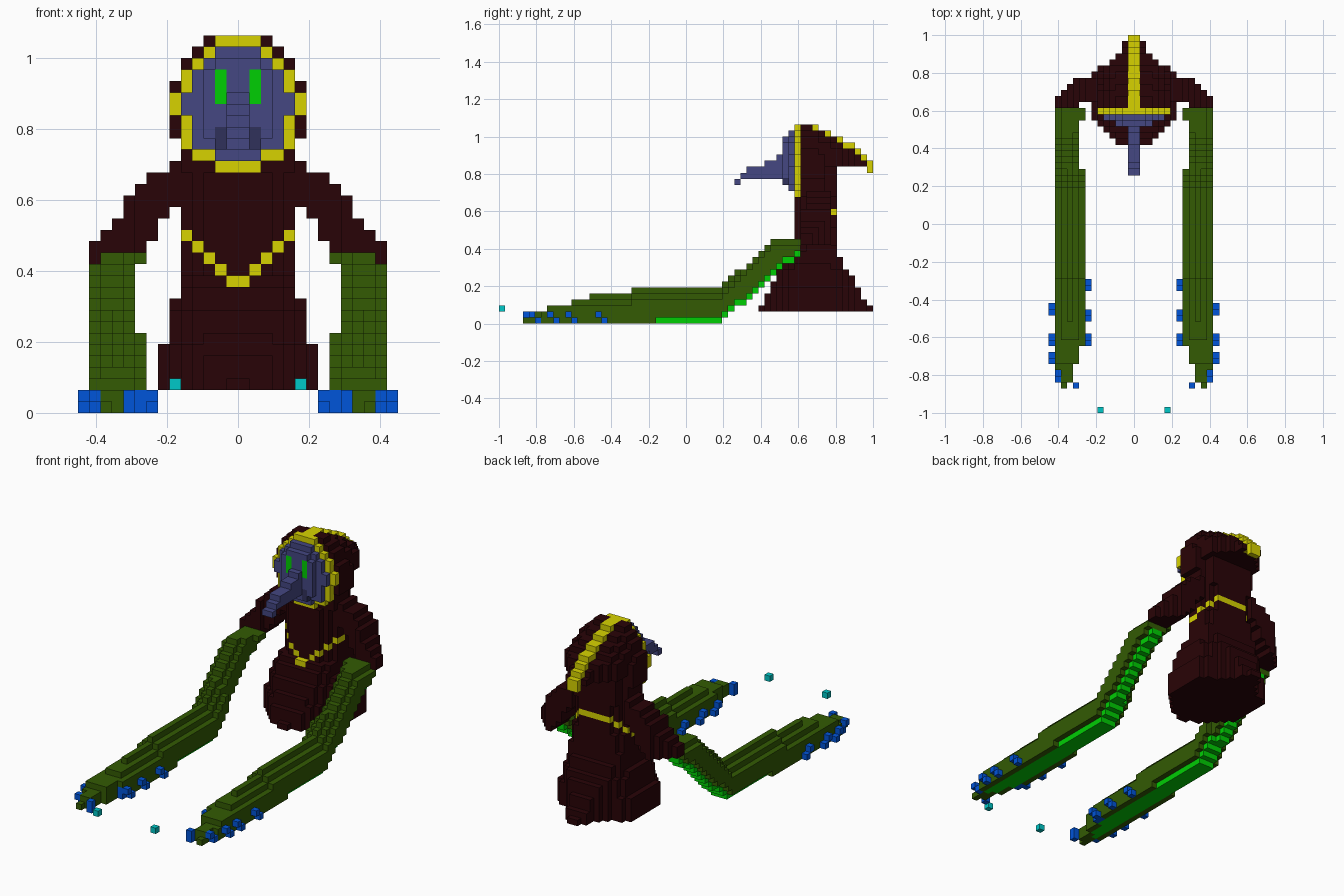
import bpy

cube = bpy.data.objects.get("Cube")
if cube:
    bpy.data.objects.remove(cube, do_unlink=True)

V = 2 / 62            # edge of one block
COLOURS = {
    "dark maroon": (0.022, 0.001, 0.002),
    "gold": (0.68, 0.65, 0.0),
    "indigo": (0.058, 0.063, 0.225),
    "dark indigo": (0.030, 0.031, 0.105),
    "bright green": (0.0, 0.62, 0.001),
    "moss green": (0.033, 0.104, 0.001),
    "blue": (0.0, 0.09, 0.70),
    "teal": (0.0, 0.58, 0.58),
}
MATS = {}
for name, rgb in COLOURS.items():
    m = bpy.data.materials.new(name)
    m.use_nodes = True
    m.diffuse_color = (*rgb, 1)
    m.node_tree.nodes["Principled BSDF"].inputs["Base Color"].default_value = (*rgb, 1)
    MATS[name] = m

# Blocks on the +x half: (column, row, level) -> (part, colour); mirrored later
cells = {}


def fill(part, colour, xs, ys, zs):
    """Fill inclusive block ranges."""
    for x in range(xs[0], xs[1] + 1):
        for y in range(ys[0], ys[1] + 1):
            for z in range(zs[0], zs[1] + 1):
                cells[x, y, z] = (part, colour)


# Robe: flared skirt narrowing into the torso, corners cut diagonally
HEM_PLAN = {12: 1, 13: 3, 14: 4, 15: 5, 16: 6, 25: 6, 26: 4, 27: 3, 28: 2, 29: 2, 30: 1}
for k in range(2, 23):
    front = {2: 12, 3: 13, 4: 13, 5: 14, 6: 14, 7: 15, 8: 15, 9: 16, 10: 16,
             11: 17, 21: 19, 22: 19}.get(k, 18)
    back = {2: 30, 3: 29, 4: 28, 5: 28, 6: 27, 7: 27, 8: 26, 9: 25, 10: 25}.get(k, 24)
    half = 7 if k < 6 else 6 if k < 10 else 5
    front_cut = 10 if k < 6 else 11 if k < 9 else 12 if k < 11 else 13 if k < 12 else 15
    back_cut = 31 if k < 6 else 30 if k < 9 else 29 if k < 13 else 28 if k < 16 else 27
    for j in range(front, back + 1):
        h = min(half, HEM_PLAN.get(j, 7), j - front_cut, back_cut - j)
        fill("robe", "dark maroon", (0, h - 1), (j, j), (k, k))

# Gold chain around the chest, low at the front and high at the back
for m, (zf, zb) in enumerate([(11, 18), (12, 18), (13, 18), (14, 17), (15, 16)]):
    for z, rows in ((zf, range(17, 25)), (zb, range(24, 16, -1))):
        j = next(j for j in rows if (m, j, z) in cells)
        cells[m, j, z] = ("robe", "gold")
cells[4, 21, 15] = ("robe", "gold")

# Sleeves sloping out and down from the shoulders
for m, (lo, hi) in enumerate([(18, 21), (17, 20), (15, 20), (14, 19), (13, 18),
                              (13, 16), (13, 15), (13, 14)], 5):
    rows = (20, 23) if m < 9 else (19, min(23, 32 - m))
    fill("sleeve", "dark maroon", (m, m), rows, (lo, hi))

# Hood with a curved point at the back and a gold ridge along the middle
HOOD_HALF = {32: 3, 31: 4, 30: 5, 29: 5, 23: 5, 22: 5, 21: 5}
for j in range(19, 31):
    crest = 32 if j < 22 else 32 - (j - 20) // 2 if j < 28 else 56 - j
    roof = crest - (1 if j in (21, 23) or j > 24 else 0)
    cap = {23: 5, 24: 5, 25: 5, 26: 4, 27: 3, 28: 2, 29: 2, 30: 1}.get(j, 6)
    for k in range(21 if j < 25 else 26, roof + 1):
        half = min(cap, HOOD_HALF.get(k + 32 - crest if k > 25 else k, 6))
        if j > 22 and k < 26:
            half = 4
        fill("hood", "dark maroon", (0, half - 1), (j, j), (k, k))
    fill("hood", "gold", (0, 0), (j, j), (roof, crest))

# Gold rim around the face, with the face plates in front of it
RIM = {32: 2, 31: 3, 30: 4, 29: 5, 28: 5, 27: 6, 26: 6, 25: 5, 24: 5, 23: 5, 22: 4, 21: 2}
for k, w in RIM.items():
    fill("hood_rim", "gold", (0, w - 1), (18, 18), (k, k))
    if 21 < k < 32:
        inner = 2 if k in (22, 31) else w - 1
        fill("face", "indigo", (0, inner - 1), (17, 17), (k, k))
    if 22 < k < 31:
        fill("face", "indigo", (0, 1 if k in (23, 30) else 2), (16, 16), (k, k))
fill("face", "dark indigo", (1, 1), (16, 16), (23, 24))
fill("eye", "bright green", (1, 1), (16, 16), (27, 29))

# Drooping beak
for k, start in ((24, 9), (25, 10), (26, 13), (27, 15)):
    fill("beak", "indigo", (0, 0), (start, 15), (k, k))
fill("beak", "indigo", (0, 0), (8, 8), (23, 23))

# Tentacle arms: sloping upper part, then a long tapering part on the ground
for j in range(-27, 19):
    low = max(0, round((j - 5) * 0.87))
    if j > 5:
        top = 6 + low
    else:
        top = (6 if j > -10 else 5 if j > -17 else 4 if j > -20 else 3 if j > -24
               else 2 if j > -27 else 1)
    inner = 9 if j > 8 else 8 if j > -21 else 9 if j > -24 else 10 if j > -27 else 11
    outer = 12 if j > -25 else 11
    for m in range(inner, outer + 1):
        edge = m in (inner, outer)
        # rounded back: lower towards both edges
        if j > 8:
            drop = 1 if edge else 0
        else:
            drop = abs(m - 10) if top > 4 else 1 if edge and top == 4 else 0
        height = min(13 if m == 12 else 14, top - drop)
        base = low + (1 if edge and j > -6 else 0)
        fill("tentacle_arm", "moss green", (m, m), (j, j), (base, height - 1))
        # bright underside along the middle
        if not edge and j > -26:
            cells[m, j, low] = ("tentacle_arm", "bright green")
fill("tentacle_arm", "moss green", (8, 8), (17, 18), (13, 13))

# Blue suckers in slanted pairs along the tentacle edges
for m, j in ((7, -11), (7, -16), (7, -20), (8, -20), (13, -15), (13, -20), (13, -23),
             (12, -26)):
    cells[m, j, 1] = ("sucker", "blue")
    cells[m, j + 1, 0] = ("sucker", "blue")
cells[8, -20, 0] = ("sucker", "blue")
fill("sucker", "blue", (9, 9), (-27, -27), (0, 1))

# Floating teal blocks
cells[5, -31, 2] = ("floating_block", "teal")

# Mirror every block, splitting side parts into left and right objects
PAIRED = {"sleeve", "eye", "tentacle_arm", "sucker", "floating_block"}
full = {}
for (x, y, z), (part, colour) in cells.items():
    for side, cx in (("left_", x), ("right_", -1 - x)):
        full[cx, y, z] = ((side + part) if part in PAIRED else part, colour)

# Outward quads for the six directions
SIDES = {
    (1, 0, 0): ((1, 0, 0), (1, 1, 0), (1, 1, 1), (1, 0, 1)),
    (-1, 0, 0): ((0, 0, 0), (0, 0, 1), (0, 1, 1), (0, 1, 0)),
    (0, 1, 0): ((0, 1, 0), (0, 1, 1), (1, 1, 1), (1, 1, 0)),
    (0, -1, 0): ((0, 0, 0), (1, 0, 0), (1, 0, 1), (0, 0, 1)),
    (0, 0, 1): ((0, 0, 1), (1, 0, 1), (1, 1, 1), (0, 1, 1)),
    (0, 0, -1): ((0, 0, 0), (0, 1, 0), (1, 1, 0), (1, 0, 0)),
}


def build(part):
    """Mesh the exposed block faces of one part."""
    verts, faces, slots, used = {}, [], [], []
    for c, (p, colour) in full.items():
        if p != part:
            continue
        if colour not in used:
            used.append(colour)
        for n, quad in SIDES.items():
            if tuple(a + b for a, b in zip(c, n)) in full:
                continue
            corners = [tuple(a + b for a, b in zip(c, q)) for q in quad]
            faces.append([verts.setdefault(v, len(verts)) for v in corners])
            slots.append(used.index(colour))
    mesh = bpy.data.meshes.new(part)
    mesh.from_pydata([tuple(a * V for a in v) for v in verts], [], faces)
    for colour in used:
        mesh.materials.append(MATS[colour])
    for poly, s in zip(mesh.polygons, slots):
        poly.material_index = s
    bpy.context.collection.objects.link(bpy.data.objects.new(part, mesh))


for part in sorted({p for p, _ in full.values()}):
    build(part)
